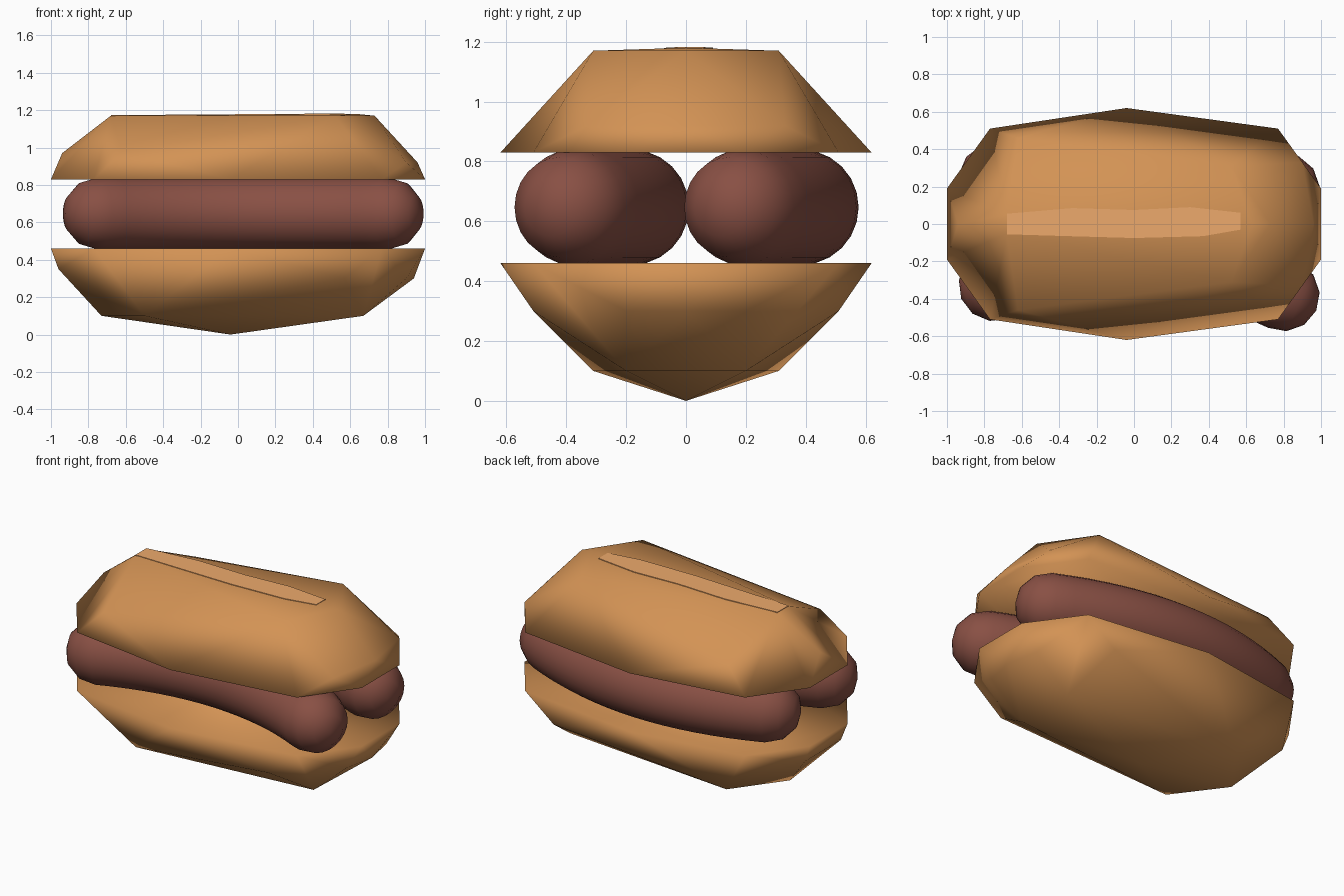
import bpy, bmesh, math
from mathutils import Vector

if "Cube" in bpy.data.objects:
    bpy.data.objects.remove(bpy.data.objects["Cube"])


def material(name, rgb):
    m = bpy.data.materials.new(name)
    m.diffuse_color = (*rgb, 1)
    m.use_nodes = True
    m.node_tree.nodes["Principled BSDF"].inputs["Base Color"].default_value = m.diffuse_color
    return m


bread = material("bread", (0.65, 0.29, 0.09))
crust = material("light_crust", (0.85, 0.40, 0.15))
meat = material("meat", (0.25, 0.08, 0.058))


def finish(bm, name, mat, angle):
    bmesh.ops.recalc_face_normals(bm, faces=bm.faces)
    me = bpy.data.meshes.new(name)
    bm.to_mesh(me)
    bm.free()
    me.materials.append(mat)
    ob = bpy.data.objects.new(name, me)
    bpy.context.collection.objects.link(ob)
    bpy.ops.object.select_all(action='DESELECT')
    ob.select_set(True)
    bpy.context.view_layer.objects.active = ob
    bpy.ops.object.shade_smooth_by_angle(angle=math.radians(angle))
    return ob


def hull(name, half_points, mat, angle):
    """Faceted solid around points, mirrored front to back."""
    bm = bmesh.new()
    for x, y, z in half_points:
        bm.verts.new((x, y, z))
        if y > 0:
            bm.verts.new((x, -y, z))
    bmesh.ops.convex_hull(bm, input=bm.verts)
    loose = [v for v in bm.verts if not v.link_faces]
    bmesh.ops.delete(bm, geom=loose, context='VERTS')
    bmesh.ops.dissolve_limit(bm, angle_limit=0.02, verts=bm.verts, edges=bm.edges)
    return finish(bm, name, mat, angle)


# shared bun outline (half)
rim = [(-1, .19), (-.77, .51), (-.04, .62), (.77, .51), (1, .19)]

# lower bun: rim, shoulder, base ring and low point
hull("bottom_bun", [(x, y, .46) for x, y in rim] + [
    (-.96, .18, .35), (.57, .51, .30), (.94, 0, .30), (.90, .2, .30),
    (-.73, 0, .10), (-.50, .31, .10), (.67, .20, .10),
    (-.04, 0, 0)], bread, 180)

# upper bun: rim, shoulder and nearly flat top
hull("top_bun", [(x, y, .83) for x, y in rim] + [
    (-.94, 0, .97), (-.62, .46, .98), (.90, .33, .92), (.96, 0, .92),
    (-.68, .05, 1.17), (.52, .31, 1.17), (.73, 0, 1.17),
    (.63, 0, 1.18)], bread, 180)

# pale split along the crown, almost flush
split = [(-.68, -.055), (-.35, -.065), (0, -.075), (.37, -.065), (.57, -.03),
         (.57, .06), (.3, .09), (0, .075), (-.33, .085), (-.68, .055)]
bm = bmesh.new()
top = [bm.verts.new((x, y, 1.173 + .009 * (x + .68) / 1.25)) for x, y in split]
low = [bm.verts.new((x, y, 1.15)) for x, y in split]
bm.faces.new(top)
bm.faces.new(low[::-1])
for i in range(len(split)):
    j = (i + 1) % len(split)
    bm.faces.new((low[i], low[j], top[j], top[i]))
finish(bm, "crown_split", crust, 30)


# bent sausages with rounded ends
def sausage(name, dy, r=.193, x0=-.745, x1=.80, segs=24, steps=16, cap=3):
    def centre(x):
        return Vector((x, -.183 + dy - .285 * x * x - .019 * x, .647))

    def tangent(x):
        return Vector((1, -.57 * x - .019, 0)).normalized()

    # stations: (position along curve, push past the end, radius)
    ang = [math.pi / 2 * k / cap for k in range(1, cap)]
    stations = [(x0, -r * math.sin(a), r * math.cos(a)) for a in reversed(ang)]
    stations += [(x0 + (x1 - x0) * i / steps, 0, r) for i in range(steps + 1)]
    stations += [(x1, r * math.sin(a), r * math.cos(a)) for a in ang]
    bm = bmesh.new()
    rings = []
    for x, push, rad in stations:
        t = tangent(x)
        n = Vector((-t.y, t.x, 0))
        c = centre(x) + t * push
        rings.append([bm.verts.new(c + n * rad * math.cos(2 * math.pi * k / segs)
                                   + Vector((0, 0, rad * math.sin(2 * math.pi * k / segs))))
                      for k in range(segs)])
    for a, b in zip(rings, rings[1:]):
        for k in range(segs):
            j = (k + 1) % segs
            bm.faces.new((a[k], a[j], b[j], b[k]))
    for ring, x, s in ((rings[0], x0, -r), (rings[-1], x1, r)):
        tip = bm.verts.new(centre(x) + tangent(x) * s)
        for k in range(segs):
            bm.faces.new((ring[k], ring[(k + 1) % segs], tip))
    finish(bm, name, meat, 60)


sausage("front_sausage", 0)
sausage("back_sausage", .567)
